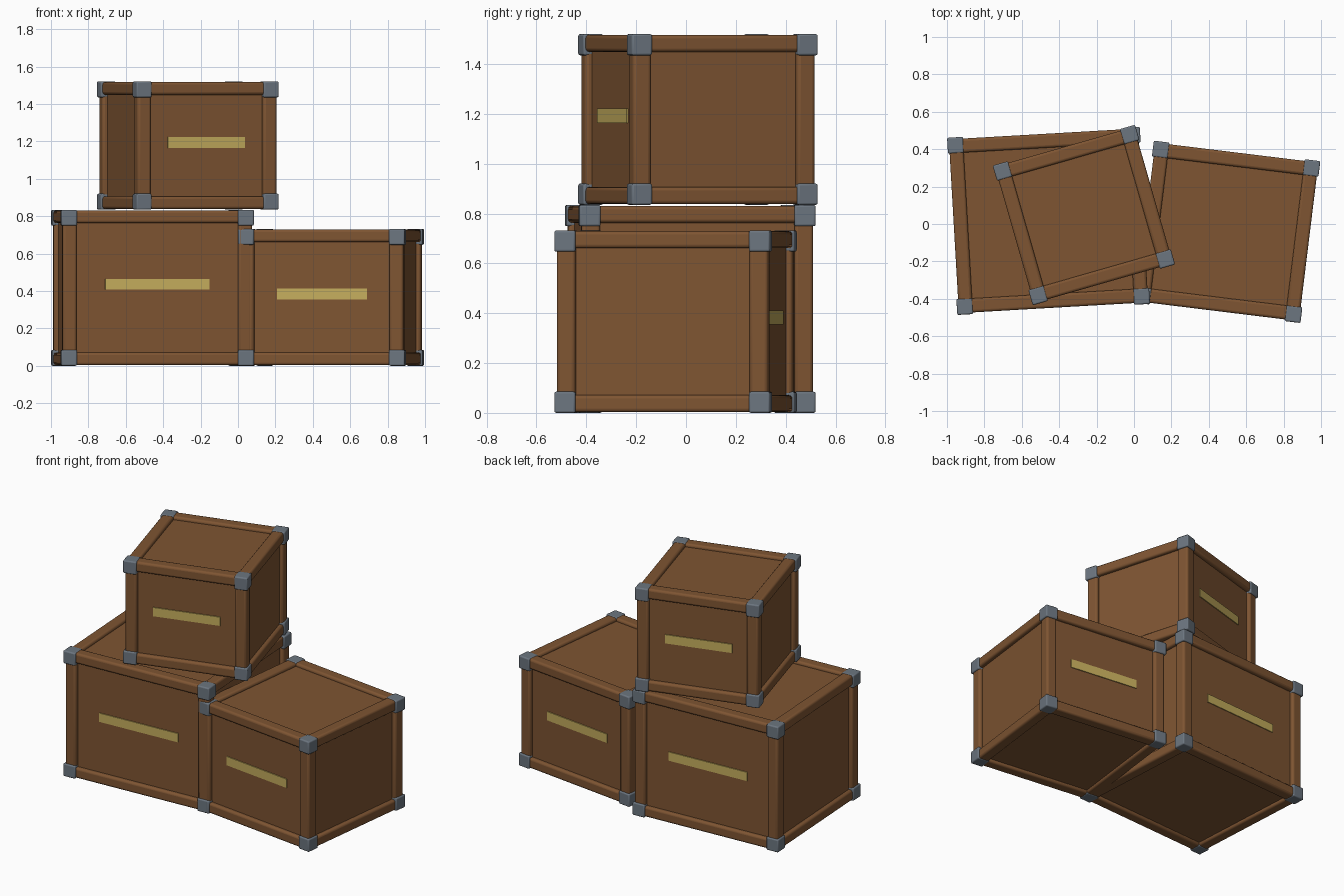
import bpy
import math
from mathutils import Matrix, Vector

cube = bpy.data.objects.get("Cube")
if cube:
    bpy.data.objects.remove(cube, do_unlink=True)


def material(name, colour):
    mat = bpy.data.materials.new(name)
    mat.use_nodes = True
    mat.diffuse_color = (*colour, 1)
    mat.node_tree.nodes["Principled BSDF"].inputs["Base Color"].default_value = (*colour, 1)
    return mat


wood = material("brown_wood", (0.21, 0.09, 0.032))
steel = material("grey_steel", (0.15, 0.18, 0.215))
brass = material("pale_brass", (0.56, 0.42, 0.11))

BLOCK = 0.085    # corner cap size
BEAM = 0.075     # frame beam size
PROUD = 0.009    # how far caps stand out past the beams
FLUSH = 0.003    # same, on top and bottom
RECESS = 0.026   # panel depth behind the beams


def box(name, size, centre, frame, mat, bevel=0):
    """A box placed in a crate's own frame, with optional rounded edges."""
    bpy.ops.mesh.primitive_cube_add(size=1)
    ob = bpy.context.object
    ob.name = name
    ob.data.transform(Matrix.Diagonal((*size, 1)))
    ob.matrix_world = frame @ Matrix.Translation(Vector(centre))
    ob.data.materials.append(mat)
    if bevel:
        mod = ob.modifiers.new("rounded_edges", "BEVEL")
        mod.width = bevel
        mod.segments = 3
        bpy.ops.object.shade_smooth_by_angle(angle=math.radians(40))
    return ob


def crate(name, size, base, turn):
    frame = Matrix.Translation(Vector(base)) @ Matrix.Rotation(math.radians(turn), 4, "Z")
    w, d, h = size
    half = Vector((w / 2, d / 2, h / 2))
    inset = Vector((PROUD, PROUD, FLUSH))
    outer = half - inset                            # outer faces of the beams
    mid = outer - Vector((BEAM, BEAM, BEAM - 0.007)) / 2
    lift = Vector((0, 0, h / 2))

    # Recessed wooden body
    body = (outer - Vector((RECESS, RECESS, 0.02))) * 2
    box(name + "_body", body, lift, frame, wood)

    # Twelve frame beams, four along each axis
    for axis, label in enumerate(("width_beam", "depth_beam", "corner_post")):
        a, b = [i for i in range(3) if i != axis]
        beam = Vector((BEAM, BEAM, BEAM - 0.007))
        beam[axis] = 2 * half[axis] - BLOCK
        for sa in (-1, 1):
            for sb in (-1, 1):
                pos = Vector((0, 0, 0))
                pos[a] = sa * mid[a]
                pos[b] = sb * mid[b]
                box(f"{name}_{label}", beam, pos + lift, frame, wood, 0.014)

    # Eight corner caps
    for sx in (-1, 1):
        for sy in (-1, 1):
            for sz in (-1, 1):
                pos = Vector((sx * (w - BLOCK), sy * (d - BLOCK), sz * (h - BLOCK))) / 2
                box(name + "_corner_cap", (BLOCK, BLOCK, BLOCK), pos + lift, frame, steel, 0.008)

    # Brass plates on the front and back panels
    for side, label in ((-1, "front"), (1, "back")):
        pos = (0, side * (body[1] / 2 + 0.002), h * 0.523)
        box(f"{name}_{label}_plate", (w * 0.54, 0.008, 0.058), pos, frame, brass)


crate("large_crate", (1.032, 0.949, 0.834), (-0.457, 0.017, 0), 3.3)
crate("medium_crate", (0.897, 0.872, 0.732), (0.498, -0.042, 0), -7)
crate("top_crate", (0.792, 0.777, 0.685), (-0.268, 0.048, 0.835), 16)
